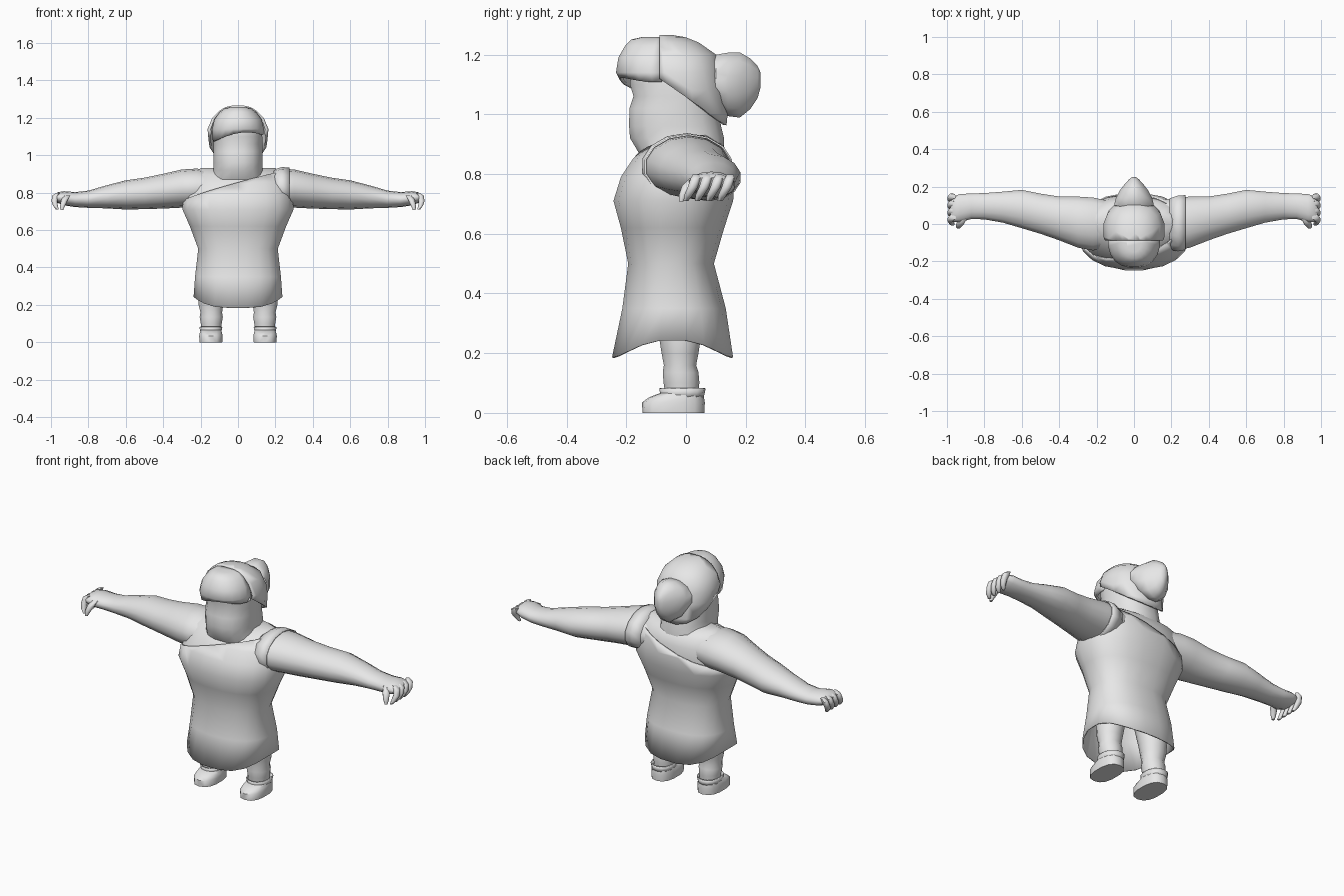
import bpy, bmesh, math
from mathutils import Vector

grey = bpy.data.materials.new("light_grey")
grey.diffuse_color = (0.8, 0.8, 0.8, 1)


def loft(name, rings, axis='Z', n=16, e=1.0, cap0=True, cap1=True,
         side=1, cuts=(), thick=0, warp=None, angle=50):
    """Skin elliptical rings (position, centre a, centre b, radius a, radius b)."""
    bm = bmesh.new()
    loops = []
    for i, (p, ca, cb, ra, rb) in enumerate(rings):
        loop = []
        for k in range(n):
            t = 2 * math.pi * (k + 0.5) / n
            c, s = math.cos(t), math.sin(t)
            a = ca + ra * math.copysign(abs(c) ** e, c)
            b = cb + rb * math.copysign(abs(s) ** e, s)
            co = {'Z': (a, b, p), 'X': (p, a, b), 'Y': (a, p, b)}[axis]
            if warp:
                co = warp(i, t, co)
            loop.append(bm.verts.new((co[0] * side, co[1], co[2])))
        loops.append(loop)
    for lo, hi in zip(loops, loops[1:]):
        for k in range(n):
            m = (k + 1) % n
            bm.faces.new((lo[k], lo[m], hi[m], hi[k]))
    if cap0:
        bm.faces.new(loops[0])
    if cap1:
        bm.faces.new(loops[-1])
    bmesh.ops.recalc_face_normals(bm, faces=bm.faces[:])
    for co, no in cuts:  # remove whatever lies on the normal's side
        bmesh.ops.bisect_plane(bm, geom=bm.verts[:] + bm.edges[:] + bm.faces[:],
                               plane_co=Vector(co), plane_no=Vector(no), clear_outer=True)
    me = bpy.data.meshes.new(name)
    bm.to_mesh(me)
    bm.free()
    me.materials.append(grey)
    ob = bpy.data.objects.new(name, me)
    bpy.context.collection.objects.link(ob)
    bpy.ops.object.select_all(action='DESELECT')
    ob.select_set(True)
    bpy.context.view_layer.objects.active = ob
    bpy.ops.object.shade_smooth_by_angle(angle=math.radians(angle))
    if thick:
        mod = ob.modifiers.new("thickness", 'SOLIDIFY')
        mod.thickness = thick
        mod.offset = -1
    return ob


def span(z, y0, y1, rx):
    """Upright ring given by its front and back limits."""
    return (z, 0, (y0 + y1) / 2, rx, (y1 - y0) / 2)


# One-shoulder dress: open hem, slanted neckline
body = [span(.185, -.25, .16, .24), span(.35, -.215, .135, .232),
        span(.50, -.195, .095, .215), span(.62, -.22, .13, .26),
        span(.71, -.245, .16, .30), span(.79, -.22, .165, .295),
        span(.85, -.18, .155, .275), span(.90, -.135, .135, .255),
        span(.935, -.06, .08, .21)]


def hem(i, t, co):
    if i == 0:
        return (co[0], co[1], co[2] + .06 * abs(math.cos(t)) ** 3)
    return co


loft("dress", body, n=20, e=.85, cap0=False, thick=.007, warp=hem,
     cuts=[((0, -.15, .853), (-.3, .1, 1))])

# Bare upper torso under the dress
loft("torso", [(z - .004, x, y, rx - .008, ry - .008) for z, x, y, rx, ry in body[4:]],
     n=20, e=.85)

# Head with heavy chin, running straight into the shoulders
loft("head", [span(.87, -.16, .13, .15), span(.92, -.19, .13, .132),
              span(.96, -.193, .12, .134), span(1.02, -.192, .11, .132),
              span(1.06, -.178, .11, .132), span(1.10, -.19, .10, .132),
              span(1.16, -.185, .09, .125), span(1.21, -.15, .06, .09)], e=.85)

# Hair cap over the back of the head
cap = [span(.93, -.16, .135, .142), span(1.0, -.16, .142, .148),
       span(1.08, -.17, .135, .16), span(1.14, -.19, .122, .166),
       span(1.20, -.19, .103, .14), span(1.24, -.18, .045, .10),
       span(1.258, -.15, .0, .065), span(1.266, -.12, -.05, .03)]
loft("hair_cap", cap, thick=.012, e=.9,
     cuts=[((0, -.09, 1.12), (0, -.16, -.23)), ((0, -.088, 0), (0, -1, 0))])


# Swept fringe with an uneven lower edge
def sweep(i, t, co):
    if i == 0:
        x = co[0]
        return (x, co[1], co[2] + .035 * math.cos(x * 11 - .5))
    return co


loft("fringe", [span(1.088, -.222, .05, .136), span(1.14, -.236, .05, .14),
                span(1.19, -.228, .05, .128), span(1.23, -.205, .04, .10),
                span(1.25, -.185, .03, .072), span(1.258, -.15, -.03, .04)],
     n=20, e=.9, cap0=False, thick=.012, warp=sweep, cuts=[((0, -.08, 0), (0, 1, 0))])

# Hair bun tapering backwards
loft("hair_bun", [(.075, 0, 1.11, .085, .07), (.10, 0, 1.115, .11, .087),
                  (.14, 0, 1.10, .10, .110), (.18, 0, 1.098, .078, .113),
                  (.215, 0, 1.102, .05, .088), (.24, 0, 1.108, .026, .055),
                  (.25, 0, 1.115, .012, .025)], axis='Y', n=12)

arm = [(.10, 0, .82, .12, .085), (.22, 0, .825, .145, .104), (.30, .01, .822, .14, .102),
       (.40, .03, .808, .12, .093), (.50, .055, .796, .11, .084),
       (.60, .08, .788, .105, .078), (.70, .09, .778, .085, .062),
       (.80, .095, .765, .072, .046), (.87, .095, .763, .07, .04),
       (.93, .085, .77, .077, .038), (.965, .08, .774, .07, .028),
       (.98, .08, .775, .055, .014)]

# Dress edge around the covered shoulder
loft("sleeve_edge", [(.19, 0, .825, .14, .098), (.235, .003, .826, .153, .111),
                     (.275, .008, .824, .150, .110)], axis='X', n=14, cap0=False,
     cap1=False, thick=.006)

for side, tag in ((-1, "right"), (1, "left")):
    # Arm and palm
    loft(tag + "_arm", arm, axis='X', n=14, side=side)

    # Four curled fingers and a thumb
    for f in range(4):
        y = .022 + .038 * f
        loft(f"{tag}_finger_{f + 1}",
             [(.798, .962, y + .012, .010, .012), (.785, .975, y + .010, .019, .018),
              (.755, .982, y, .017, .018), (.73, .976, y - .014, .014, .015),
              (.71, .966, y - .022, .008, .009)], n=8, side=side)
    loft(tag + "_thumb",
         [(.785, .915, .03, .018, .02), (.76, .928, .005, .019, .02),
          (.73, .938, -.010, .015, .015), (.708, .942, -.016, .008, .008)], n=8, side=side)

    # Leg
    loft(tag + "_leg",
         [(.05, .143, -.015, .055, .055), (.10, .143, -.015, .058, .062),
          (.135, .143, -.018, .064, .062), (.16, .143, -.02, .060, .056),
          (.20, .145, -.02, .068, .064), (.25, .142, -.02, .073, .072),
          (.42, .12, -.03, .085, .085)], n=12, side=side)

    # Shoe: long sole and flared ankle collar
    loft(tag + "_shoe",
         [(0, .145, -.042, .062, .104), (.035, .145, -.042, .064, .105),
          (.052, .145, -.032, .060, .092), (.066, .145, -.016, .056, .072)],
         n=14, e=.8, side=side)
    loft(tag + "_shoe_collar",
         [(.045, .145, -.012, .055, .070), (.082, .145, -.012, .063, .078)],
         n=14, e=.9, side=side, cap0=False, cap1=False, thick=.006)
